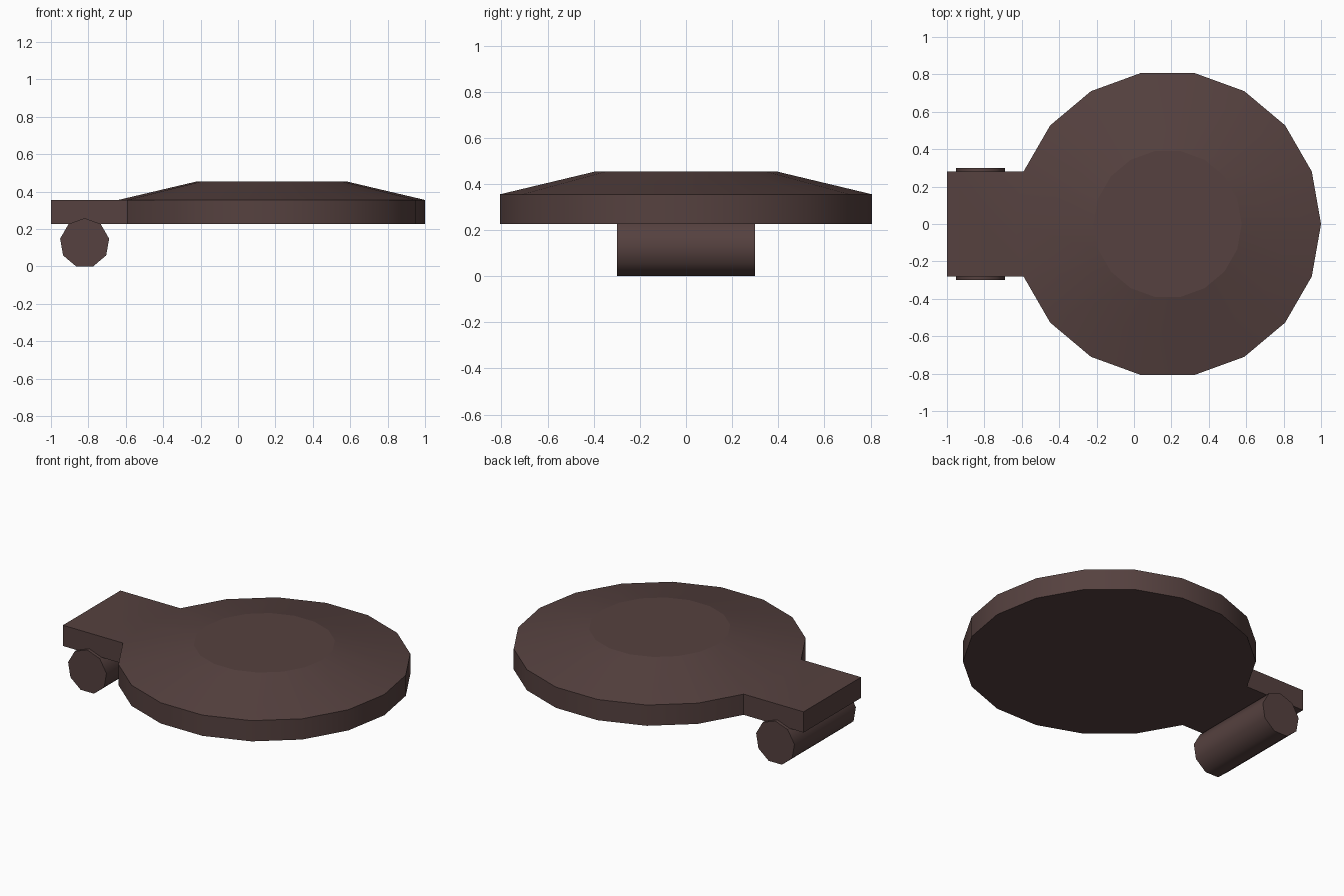
import bpy, bmesh, math

if "Cube" in bpy.data.objects:
    bpy.data.objects.remove(bpy.data.objects["Cube"])

mat = bpy.data.materials.new("dark brown")
mat.diffuse_color = (0.092, 0.053, 0.050, 1)
mat.use_nodes = True
mat.node_tree.nodes["Principled BSDF"].inputs["Base Color"].default_value = mat.diffuse_color

CX, R, R_TOP, N = 0.18, 0.82, 0.396, 18
Z0, Z1, Z2 = 0.227, 0.355, 0.455


def finish(bm, name, angle):
    bmesh.ops.recalc_face_normals(bm, faces=bm.faces)
    me = bpy.data.meshes.new(name)
    bm.to_mesh(me)
    bm.free()
    me.materials.append(mat)
    ob = bpy.data.objects.new(name, me)
    bpy.context.collection.objects.link(ob)
    bpy.ops.object.select_all(action='DESELECT')
    ob.select_set(True)
    bpy.context.view_layer.objects.active = ob
    bpy.ops.object.shade_smooth_by_angle(angle=math.radians(angle))
    return ob


# Lid: chamfered 18-sided disc with a flat hinge tab growing from its left side
bm = bmesh.new()


def ring(r, z):
    return [bm.verts.new((CX + r * math.cos(2 * math.pi * i / N),
                          r * math.sin(2 * math.pi * i / N), z)) for i in range(N)]


low, rim, top = ring(R, Z0), ring(R, Z1), ring(R_TOP, Z2)
bm.faces.new(top)
TAB = (8, 9)  # rim sides covered by the tab
for i in range(N):
    j = (i + 1) % N
    bm.faces.new((rim[i], rim[j], top[j], top[i]))
    if i not in TAB:
        bm.faces.new((low[i], low[j], rim[j], rim[i]))
bm.faces.new(low)
y = low[8].co.y
ends = [[bm.verts.new((-1, s * y, z)) for s in (1, -1)] for z in (Z0, Z1)]
for loop, (a, b) in zip((low, rim), ends):
    bm.faces.new((loop[8], a, b, loop[10], loop[9]))
for k, i in ((0, 8), (1, 10)):
    bm.faces.new((low[i], ends[0][k], ends[1][k], rim[i]))
bm.faces.new((ends[0][0], ends[0][1], ends[1][1], ends[1][0]))
lid = finish(bm, "lid", 30)
# keep the flat crown crisp
for p in lid.data.polygons:
    if p.center.z > Z2 - 0.001:
        p.use_smooth = False

# Hinge pin: nine-sided bar lying along y, one corner up
bm = bmesh.new()
pr = 0.133
pz = pr * math.cos(math.pi / 9)
sides = [[bm.verts.new((-0.82 + pr * math.sin(2 * math.pi * i / 9), s * 0.30,
                        pz + pr * math.cos(2 * math.pi * i / 9))) for i in range(9)]
         for s in (-1, 1)]
for s in sides:
    bm.faces.new(s)
for i in range(9):
    j = (i + 1) % 9
    bm.faces.new((sides[0][i], sides[0][j], sides[1][j], sides[1][i]))
finish(bm, "hinge_pin", 50)
